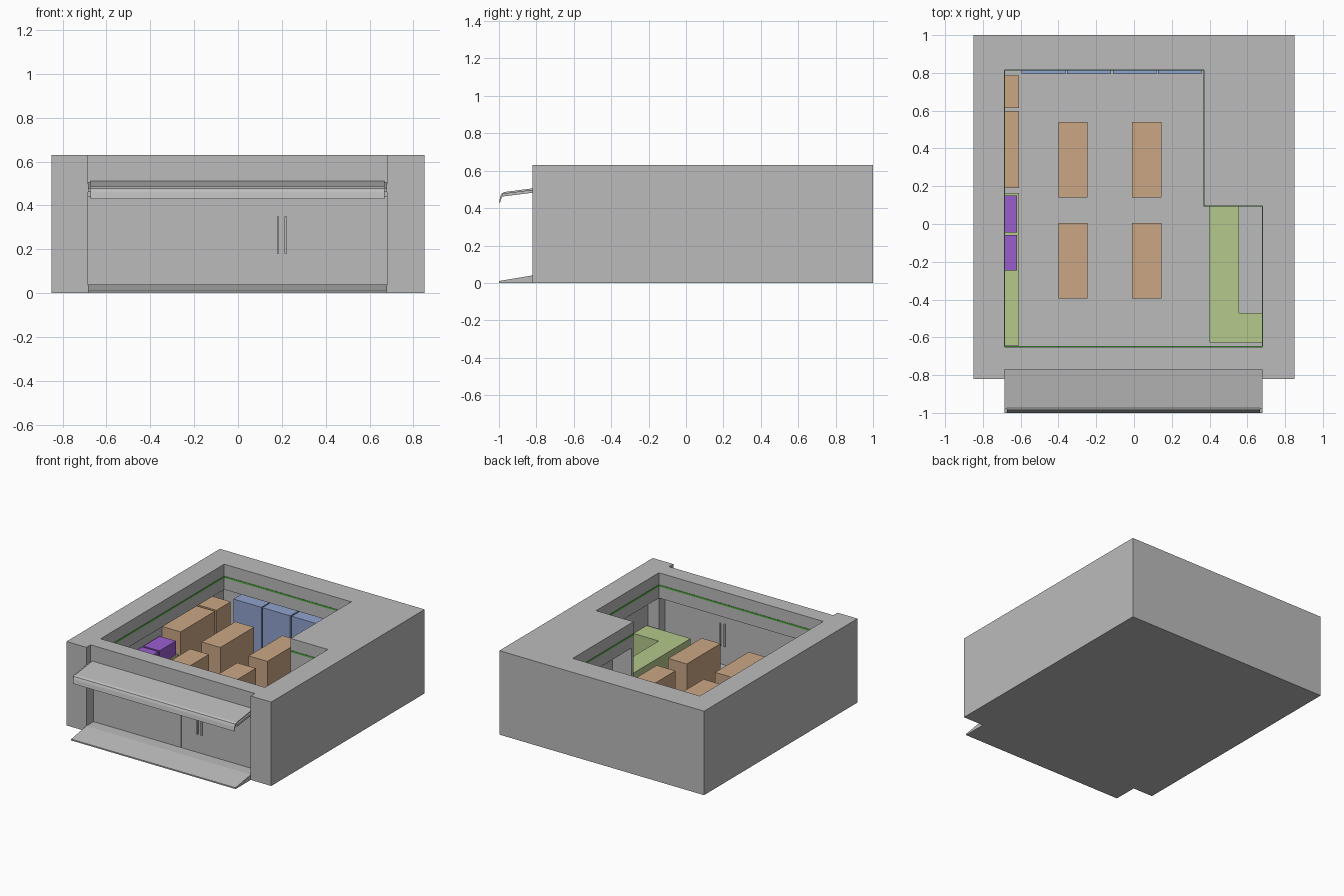
import bpy, bmesh
from mathutils import Vector

if "Cube" in bpy.data.objects:
    bpy.data.objects.remove(bpy.data.objects["Cube"])


def mat(name, r, g, b):
    m = bpy.data.materials.new(name)
    m.diffuse_color = (r, g, b, 1)
    m.use_nodes = True
    m.node_tree.nodes["Principled BSDF"].inputs["Base Color"].default_value = m.diffuse_color
    return m


GREY = mat("wall_grey", .50, .50, .50)
TAN = mat("shelf_tan", .60, .39, .235)
LIME = mat("counter_green", .46, .58, .26)
PURPLE = mat("machine_purple", .32, .11, .62)
BLUE = mat("fridge_blue", .28, .37, .62)
STRIPE = mat("stripe_green", .08, .42, .05)


def prism(name, pts, lo, hi, m, axis="z"):
    """Extrude a closed outline along z (points are x,y) or x (points are y,z)."""
    bm = bmesh.new()
    put = (lambda p, h: (p[0], p[1], h)) if axis == "z" else (lambda p, h: (h, p[0], p[1]))
    f = bm.faces.new([bm.verts.new(put(p, lo)) for p in pts])
    ext = bmesh.ops.extrude_face_region(bm, geom=[f])["geom"]
    d = Vector(put((0, 0), hi - lo))
    bmesh.ops.translate(bm, vec=d, verts=[v for v in ext if isinstance(v, bmesh.types.BMVert)])
    bmesh.ops.recalc_face_normals(bm, faces=bm.faces)
    me = bpy.data.meshes.new(name)
    bm.to_mesh(me)
    bm.free()
    me.materials.append(m)
    ob = bpy.data.objects.new(name, me)
    bpy.context.collection.objects.link(ob)
    return ob


def box(name, x0, x1, y0, y1, z0, z1, m):
    return prism(name, [(x0, y0), (x1, y0), (x1, y1), (x0, y1)], z0, z1, m)


def cut(ob, cutter):
    mod = ob.modifiers.new("cut", "BOOLEAN")
    mod.operation = "DIFFERENCE"
    mod.solver = "EXACT"
    mod.object = cutter
    bpy.context.view_layer.objects.active = ob
    bpy.ops.object.modifier_apply(modifier=mod.name)
    bpy.data.objects.remove(cutter)


XL, XR, FLOOR, BAND = -.685, .68, .04, .44

# Building block with shallow front recess
outline = [(-.85, -.82), (XL, -.82), (XL, -.77), (XR, -.77), (XR, -.82),
           (.85, -.82), (.85, 1), (-.85, 1)]
building = prism("building", outline, 0, .63, GREY)

# Room: wide below, overhanging band above, open shop front
lower = [(-.77, -.65), (.77, -.65), (.77, .095), (.37, .095), (.37, .115),
         (.53, .115), (.53, .93), (-.77, .93)]
upper = [(XL, -.65), (XR, -.65), (XR, .095), (.37, .095), (.37, .815), (XL, .815)]
cut(building, prism("lower_cutter", lower, FLOOR, BAND, GREY))
cut(building, prism("upper_cutter", upper, .3, .8, GREY))
cut(building, box("front_cutter", XL, XR, -.9, -.6, FLOOR, BAND, GREY))

# Green stripe around the inner band
for i, a in enumerate(upper):
    b = upper[(i + 1) % len(upper)]
    t = .003
    box(f"stripe_{i}", min(a[0], b[0]) - t, max(a[0], b[0]) + t,
        min(a[1], b[1]) - t, max(a[1], b[1]) + t, .529, .541, STRIPE)

# Shop front panels with door gap and handles
box("window_panel", XL, .042, -.735, -.725, FLOOR, BAND, GREY)
box("door_panel", .048, XR, -.735, -.725, FLOOR, BAND, GREY)
box("door_gap", .042, .048, -.731, -.729, FLOOR, BAND, GREY)
for x in (.182, .218):
    for y in (-.742, -.718):
        box("door_handle", x - .005, x + .005, y - .004, y + .004, .18, .35, GREY)
        for z in (.20, .33):
            box("handle_mount", x - .003, x + .003, min(y, -.73), max(y, -.73),
                z - .003, z + .003, GREY)

# Entrance ramp and curled awning
prism("entrance_ramp", [(-1, 0), (-.76, 0), (-.76, FLOOR), (-.82, FLOOR), (-1, .01)],
      XL, XR, GREY, "x")
prism("awning", [(-.76, .513), (-.97, .486), (-.985, .478), (-.993, .462), (-1, .43),
                 (-.994, .43), (-.985, .458), (-.975, .469), (-.76, .498)],
      -.672, .668, GREY, "x")
for x0, x1 in ((XL, -.672), (.668, XR)):
    prism("awning_bracket", [(-.76, .505), (-.98, .478), (-.98, .462), (-.76, .49)],
          x0, x1, GREY, "x")

# Free-standing shelves
for x in (-.40, -.01):
    for y in (-.395, .14):
        box("island_shelf", x, x + .155, y, y + .4, FLOOR, .38, TAN)

# Wall shelves on the left
for y0, y1 in ((.19, .597), (.615, .785)):
    box("wall_shelf", -.765, -.61, y0, y1, FLOOR, .38, TAN)

# Left counter with two machines
box("side_counter", -.765, -.61, -.643, .165, FLOOR, .22, LIME)
for y0, y1 in ((-.247, -.058), (-.045, .15)):
    box("counter_machine", -.755, -.62, y0, y1, .22, .325, PURPLE)

# L-shaped cashier counter
prism("cashier_counter", [(.40, -.627), (.765, -.627), (.765, -.47), (.555, -.47),
                          (.555, .094), (.40, .094)], FLOOR, .22, LIME)

# Fridges along the back wall
for x0 in (-.595, -.355, -.112, .126):
    box("fridge", x0, x0 + .232, .795, .925, FLOOR, .40, BLUE)
